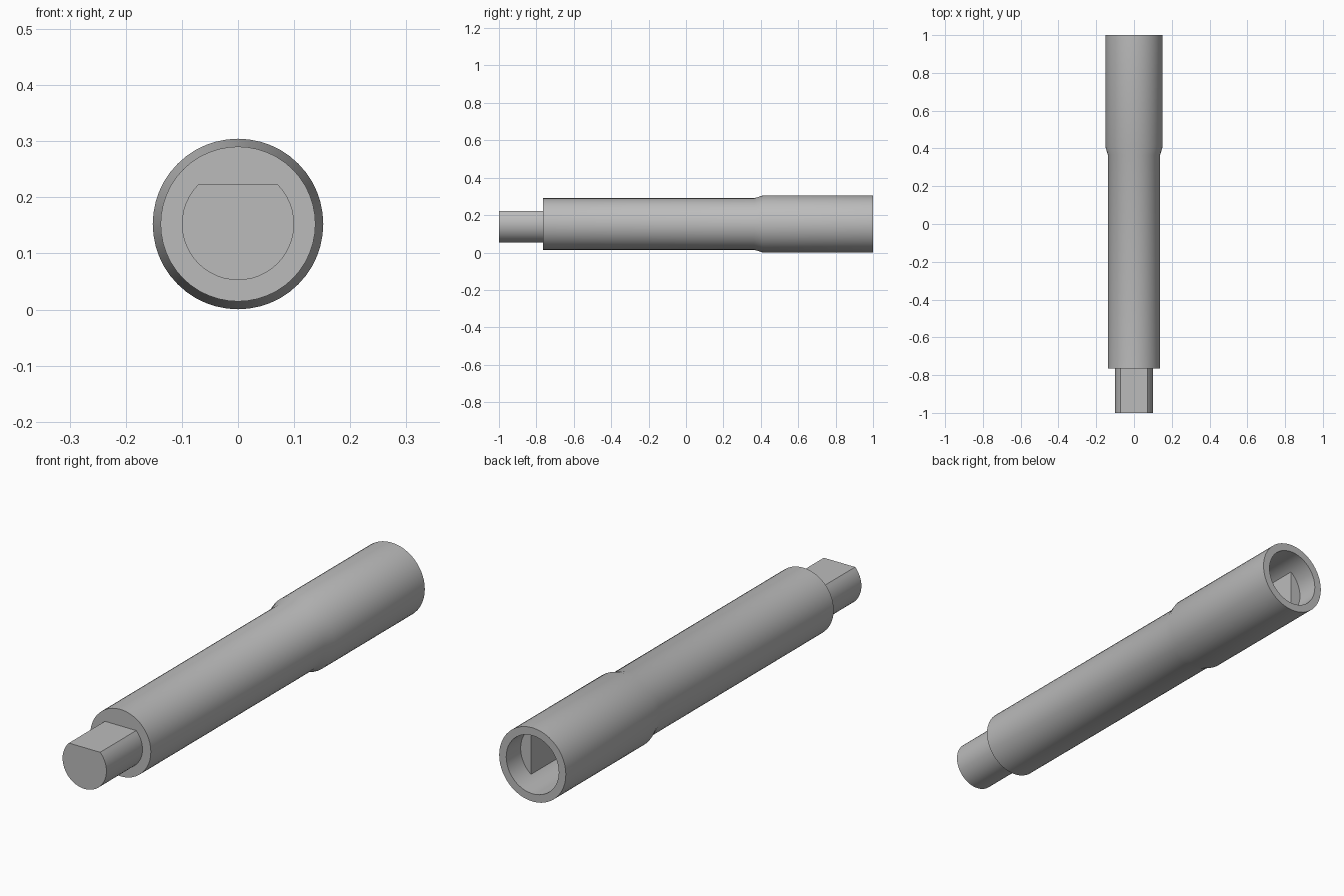
import bpy
import bmesh
from math import acos, asin, cos, sin, pi, radians
from mathutils import Matrix, Vector

cube = bpy.data.objects.get("Cube")
if cube:
    bpy.data.objects.remove(cube, do_unlink=True)

AXIS_Z = 0.1525      # height of the long axis
BORE = 0.12          # radius of the socket bore
BORE_END = 0.6       # y of the bore floor

steel = bpy.data.materials.new("grey_steel")
steel.use_nodes = True
colour = (0.5, 0.5, 0.5, 1)
steel.diffuse_color = colour
steel.node_tree.nodes["Principled BSDF"].inputs["Base Color"].default_value = colour


def finish(name, bm):
    """Turn a bmesh built around the y axis into a shaded object."""
    bmesh.ops.translate(bm, verts=bm.verts, vec=(0, 0, AXIS_Z))
    bmesh.ops.recalc_face_normals(bm, faces=bm.faces)
    mesh = bpy.data.meshes.new(name)
    bm.to_mesh(mesh)
    bm.free()
    mesh.materials.append(steel)
    obj = bpy.data.objects.new(name, mesh)
    bpy.context.collection.objects.link(obj)
    bpy.ops.object.select_all(action='DESELECT')
    obj.select_set(True)
    bpy.context.view_layer.objects.active = obj
    bpy.ops.object.shade_smooth_by_angle(angle=radians(30))


def lathe(name, profile, steps=48):
    """Spin (y, radius) points around the y axis."""
    bm = bmesh.new()
    verts = [bm.verts.new((r, y, 0)) for y, r in profile]
    edges = [bm.edges.new(pair) for pair in zip(verts, verts[1:])]
    bmesh.ops.spin(bm, geom=verts + edges, cent=(0, 0, 0), axis=(0, 1, 0),
                   angle=2 * pi, steps=steps, use_merge=True)
    bmesh.ops.remove_doubles(bm, verts=bm.verts, dist=1e-5)
    finish(name, bm)


def chord_prism(name, radius, start, end, y0, y1, steps):
    """Extrude an arc closed by its chord along the y axis."""
    bm = bmesh.new()
    angles = [start + (end - start) * i / steps for i in range(steps + 1)]
    face = bm.faces.new([bm.verts.new((radius * cos(a), y0, radius * sin(a)))
                         for a in angles])
    out = bmesh.ops.extrude_face_region(bm, geom=[face], use_keep_orig=True)
    moved = [g for g in out["geom"] if isinstance(g, bmesh.types.BMVert)]
    bmesh.ops.translate(bm, verts=moved, vec=(0, y1 - y0, 0))
    finish(name, bm)


# Round shaft swelling into a hollow socket at the back
lathe("shaft_and_socket", [
    (-0.765, 0), (-0.765, 0.138), (0.365, 0.138), (0.41, 0.152),
    (1, 0.152), (1, BORE), (BORE_END, BORE), (BORE_END, 0)])

# Front tenon with one flat on top
flat = asin(0.07 / 0.1)
chord_prism("front_tenon", 0.1, pi - flat, 2 * pi + flat, -1, -0.755, 36)

# Two flat-sided cheeks inside the socket
half = acos(0.072 / BORE)
for side, middle in (("left", 0), ("right", pi)):
    chord_prism(side + "_socket_cheek", BORE + 0.001, middle - half,
                middle + half, BORE_END - 0.005, 0.906, 14)
